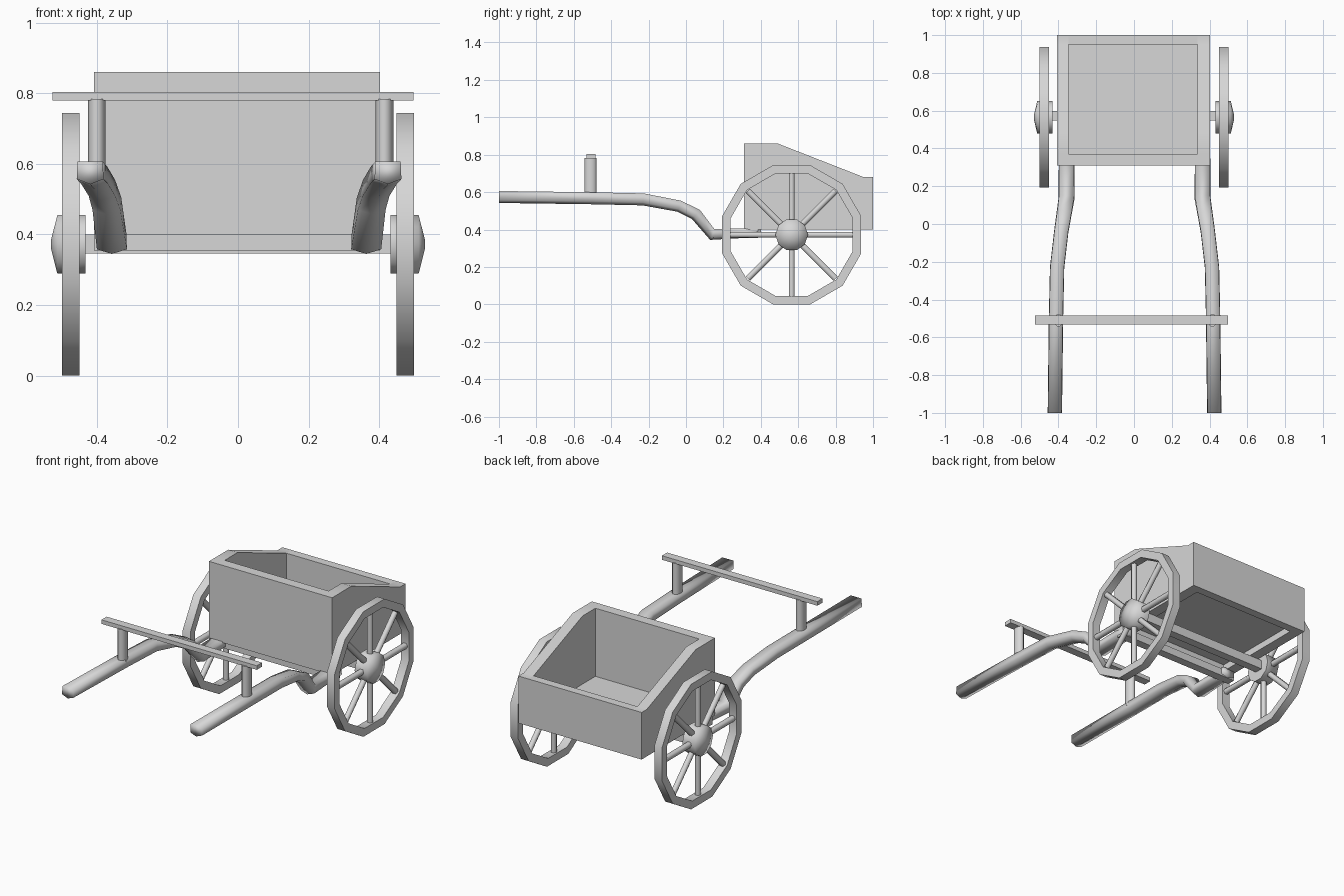
import bpy, bmesh, math
from mathutils import Vector, Matrix

if "Cube" in bpy.data.objects:
    bpy.data.objects.remove(bpy.data.objects["Cube"])

grey = bpy.data.materials.new("plain_grey")
grey.diffuse_color = (0.68, 0.68, 0.68, 1)
grey.use_nodes = True
grey.node_tree.nodes["Principled BSDF"].inputs["Base Color"].default_value = grey.diffuse_color


def finish(name, bm, angle=30):
    bmesh.ops.recalc_face_normals(bm, faces=bm.faces)
    me = bpy.data.meshes.new(name)
    bm.to_mesh(me)
    bm.free()
    me.materials.append(grey)
    ob = bpy.data.objects.new(name, me)
    bpy.context.collection.objects.link(ob)
    bpy.ops.object.select_all(action='DESELECT')
    ob.select_set(True)
    bpy.context.view_layer.objects.active = ob
    bpy.ops.object.shade_smooth_by_angle(angle=math.radians(angle))
    return ob


def loft(bm, rings, closed=False):
    """Skin a list of point rings; cap the ends unless closed."""
    vs = [[bm.verts.new(p) for p in r] for r in rings]
    n = len(vs[0])
    pairs = list(zip(vs, vs[1:])) + ([(vs[-1], vs[0])] if closed else [])
    for a, b in pairs:
        for i in range(n):
            bm.faces.new((a[i], a[(i + 1) % n], b[(i + 1) % n], b[i]))
    if not closed:
        bm.faces.new(vs[0])
        bm.faces.new(vs[-1])


def box(name, x0, x1, y0, y1, z0, z1):
    bm = bmesh.new()
    loft(bm, [[(x0, y0, z), (x1, y0, z), (x1, y1, z), (x0, y1, z)] for z in (z0, z1)])
    return finish(name, bm)


def x_ring(x, r, n, y, z, phase=0.0):
    return [(x, y + r * math.cos(phase + 2 * math.pi * i / n),
             z + r * math.sin(phase + 2 * math.pi * i / n)) for i in range(n)]


AY, AZ = 0.565, 0.372   # axle position

# cart body: side walls with a sloping top edge, front, rear and floor
X0, X1, IX0, IX1 = -0.408, 0.402, -0.346, 0.337
profile = [(0.31, 0.40), (0.31, 0.86), (0.37, 0.86), (0.49, 0.86),
           (0.95, 0.68), (1.0, 0.68), (1.0, 0.40)]
for name, xa, xb in (("left_wall", X0, IX0), ("right_wall", IX1, X1)):
    bm = bmesh.new()
    loft(bm, [[(x, y, z) for y, z in profile] for x in (xa, xb)])
    finish(name, bm)
box("front_wall", IX0, IX1, 0.31, 0.37, 0.40, 0.86)
box("rear_wall", IX0, IX1, 0.95, 1.0, 0.40, 0.68)
box("floor", IX0, IX1, 0.37, 0.95, 0.44, 0.455)

# square axle and the cross beam that carries the shafts
box("axle", -0.45, 0.45, 0.548, 0.598, 0.346, 0.40)
box("cross_beam", X0, X1, 0.335, 0.385, 0.355, 0.40)

# shaft path: x, y, z, width scale, height scale
path = [(0.422, -1.0, 0.575, 1.0, 1.0), (0.416, -0.5, 0.568, 1.0, 1.0),
        (0.410, -0.23, 0.562, 1.0, 1.0), (0.388, -0.04, 0.526, 1.0, 0.95),
        (0.374, 0.05, 0.482, 1.05, 0.95), (0.360, 0.14, 0.374, 1.12, 0.95),
        (0.360, 0.32, 0.382, 1.08, 0.8), (0.360, 0.40, 0.382, 1.05, 0.75)]
section = [(-0.036, 0.031), (0.036, 0.031), (0.038, -0.018),
           (0.0, -0.033), (-0.038, -0.018)]

for s, side in ((-1, "left"), (1, "right")):
    # shaft
    pts = [Vector((s * p[0] + 0.003, p[1], p[2])) for p in path]
    rings = []
    for i, p in enumerate(pts):
        t = (pts[min(i + 1, len(pts) - 1)] - pts[max(i - 1, 0)]).normalized()
        across = t.cross(Vector((0, 0, 1))).normalized()
        up = across.cross(t)
        w, h = path[i][3:]
        rings.append([p + across * a * w + up * b * h for a, b in section])
    bm = bmesh.new()
    loft(bm, rings)
    finish(side + "_shaft", bm, 100)

    # post under the yoke bar
    px = 0.415 if s > 0 else -0.400
    bm = bmesh.new()
    loft(bm, [[(px + 0.025 * math.cos(a), -0.51 + 0.034 * math.sin(a), z)
               for a in (2 * math.pi * i / 10 for i in range(10))] for z in (0.58, 0.783)])
    finish(side + "_post", bm, 50)

    # wheel rim
    bm = bmesh.new()
    ph = math.radians(15)
    loft(bm, [x_ring(s * x, r, 12, AY, AZ, ph) for x, r in
              ((0.449, 0.385), (0.499, 0.385), (0.499, 0.338), (0.449, 0.338))], closed=True)
    finish(side + "_wheel_rim", bm, 35)

    # spokes
    bm = bmesh.new()
    for i in range(8):
        rot = Matrix.Rotation(i * math.pi / 4, 3, 'X')
        o = Vector((s * 0.474, AY, AZ))
        loft(bm, [[o + rot @ Vector((0.018 * math.cos(j * math.pi / 3),
                                     0.018 * math.sin(j * math.pi / 3), h))
                   for j in range(6)] for h in (0.04, 0.332)])
    finish(side + "_spokes", bm, 65)

    # domed hub
    bm = bmesh.new()
    loft(bm, [x_ring(s * x, r, 10, AY, AZ) for x, r in
              ((0.432, 0.087), (0.512, 0.087), (0.53, 0.012))])
    finish(side + "_hub", bm, 80)

# yoke bar
box("yoke_bar", -0.525, 0.497, -0.533, -0.484, 0.779, 0.803)
